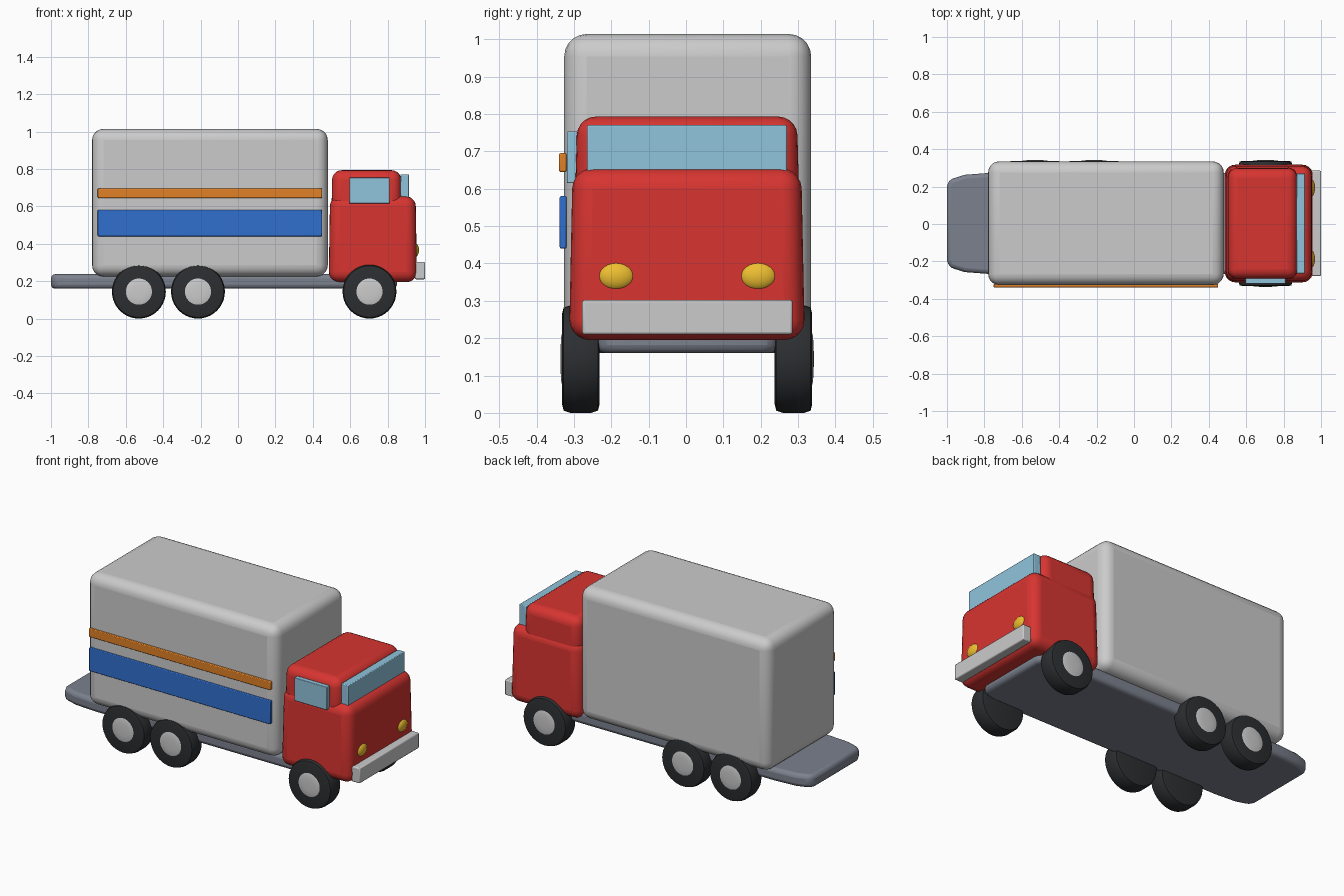
import bpy, bmesh
from math import radians
from mathutils import Matrix

if "Cube" in bpy.data.objects:
    bpy.data.objects.remove(bpy.data.objects["Cube"])

CY = 0.003  # centre line of the truck body


def material(name, r, g, b):
    m = bpy.data.materials.new(name)
    m.diffuse_color = (r, g, b, 1)
    m.use_nodes = True
    m.node_tree.nodes["Principled BSDF"].inputs["Base Color"].default_value = m.diffuse_color
    return m


RED = material("red_paint", 0.68, 0.035, 0.03)
WHITE = material("white_panel", 0.78, 0.78, 0.79)
GLASS = material("glass", 0.28, 0.55, 0.72)
BLUE = material("blue_stripe", 0.03, 0.16, 0.62)
ORANGE = material("orange_stripe", 0.75, 0.22, 0.02)
YELLOW = material("yellow_lamp", 0.85, 0.52, 0.03)
RUBBER = material("rubber", 0.025, 0.027, 0.03)
SLATE = material("slate", 0.2, 0.22, 0.27)
METAL = material("metal", 0.6, 0.61, 0.63)


def finish(name, bm, mat, bevel=0, segments=3):
    bmesh.ops.recalc_face_normals(bm, faces=bm.faces)
    me = bpy.data.meshes.new(name)
    bm.to_mesh(me)
    bm.free()
    me.materials.append(mat)
    ob = bpy.data.objects.new(name, me)
    bpy.context.collection.objects.link(ob)
    if bevel:
        mod = ob.modifiers.new("bevel", 'BEVEL')
        mod.width, mod.segments = bevel, segments
        mod.limit_method = 'ANGLE'
        mod.angle_limit = radians(40)
    bpy.ops.object.select_all(action='DESELECT')
    ob.select_set(True)
    bpy.context.view_layer.objects.active = ob
    bpy.ops.object.shade_smooth_by_angle(angle=radians(40))
    return ob


def box(name, x, y, z, mat, bevel, segments=3, top=(1, 1)):
    """Box from min/max ranges, with the top face scaled in x and y."""
    bm = bmesh.new()
    bmesh.ops.create_cube(bm, size=1)
    for v in bm.verts:
        if v.co.z > 0:
            v.co.x *= top[0]
            v.co.y *= top[1]
        for i, (lo, hi) in enumerate((x, y, z)):
            v.co[i] = (lo + hi) / 2 + v.co[i] * (hi - lo)
    return finish(name, bm, mat, bevel, segments)


def disc(name, x, y, z, profile, mat, side):
    """Wheel part: (radius, outward offset) profile spun about the y axis."""
    bm = bmesh.new()
    vs = [bm.verts.new((r, side * d, 0)) for r, d in profile]
    es = [bm.edges.new(p) for p in zip(vs, vs[1:])]
    bmesh.ops.spin(bm, geom=vs + es, cent=(0, 0, 0), axis=(0, 1, 0),
                   angle=radians(360), steps=40)
    bmesh.ops.remove_doubles(bm, verts=bm.verts, dist=1e-5)
    bmesh.ops.translate(bm, verts=bm.verts, vec=(x, y, z))
    return finish(name, bm, mat)


# Chassis plate with tapered ends
half = [(0.925, 0.2), (0.91, 0.235), (0.83, 0.26), (0.70, 0.27)]
outline = (half + [(-x, y) for x, y in reversed(half)]
           + [(-x, -y) for x, y in half] + [(x, -y) for x, y in reversed(half)])
bm = bmesh.new()
face = bm.faces.new([bm.verts.new((x - 0.075, y + CY, 0.16)) for x, y in outline])
ext = bmesh.ops.extrude_face_region(bm, geom=[face])
bmesh.ops.translate(bm, verts=[v for v in ext["geom"] if isinstance(v, bmesh.types.BMVert)],
                    vec=(0, 0, 0.077))
finish("chassis", bm, SLATE, 0.022)

# Cargo box and its side stripes
box("cargo_box", (-0.78, 0.48), (-0.326, 0.335), (0.225, 1.014), WHITE, 0.06, 5)
box("orange_stripe", (-0.75, 0.45), (-0.34, -0.32), (0.645, 0.695), ORANGE, 0.004, 2)
box("blue_stripe", (-0.75, 0.45), (-0.338, -0.32), (0.44, 0.58), BLUE, 0.004, 2)

# Cab and glass
box("cab_body", (0.485, 0.957), (-0.313, 0.318), (0.195, 0.655), RED, 0.055, 5, (0.97, 0.97))
box("cab_roof", (0.5, 0.875), (-0.297, 0.303), (0.57, 0.793), RED, 0.05, 5, (0.98, 0.98))
box("windscreen", (0.868, 0.915), (-0.265, 0.27), (0.61, 0.77), GLASS, 0.004, 2)
box("side_window", (0.595, 0.811), (-0.319, -0.29), (0.615, 0.753), GLASS, 0.003, 2)

# Bumper and headlights
box("bumper", (0.945, 1.0), (-0.278, 0.285), (0.21, 0.302), METAL, 0.006, 2)
for side, label in ((-1, "right"), (1, "left")):
    bm = bmesh.new()
    bmesh.ops.create_uvsphere(bm, u_segments=24, v_segments=14, radius=1,
                              matrix=Matrix.Translation((0.944, CY + side * 0.19, 0.366))
                              @ Matrix.Diagonal((0.024, 0.05, 0.038, 1)))
    finish("headlight_" + label, bm, YELLOW)

# Wheels: chamfered tyre with a domed hub on the outside
R = 0.144
tyre = [(0, -0.05), (R - 0.022, -0.05), (R - 0.006, -0.046), (R, -0.028),
        (R, 0.028), (R - 0.006, 0.046), (R - 0.022, 0.05), (0, 0.05)]
hub = [(0.07, 0.03), (0.07, 0.05), (0.06, 0.0525), (0.035, 0.054), (0, 0.055)]
for side, label in ((-1, "right"), (1, "left")):
    for x, axle in ((-0.53, "rear"), (-0.214, "middle"), (0.703, "front")):
        y = CY + side * 0.2845
        disc(f"{axle}_tyre_{label}", x, y, R, tyre, RUBBER, side)
        disc(f"{axle}_hub_{label}", x, y, R, hub, METAL, side)
